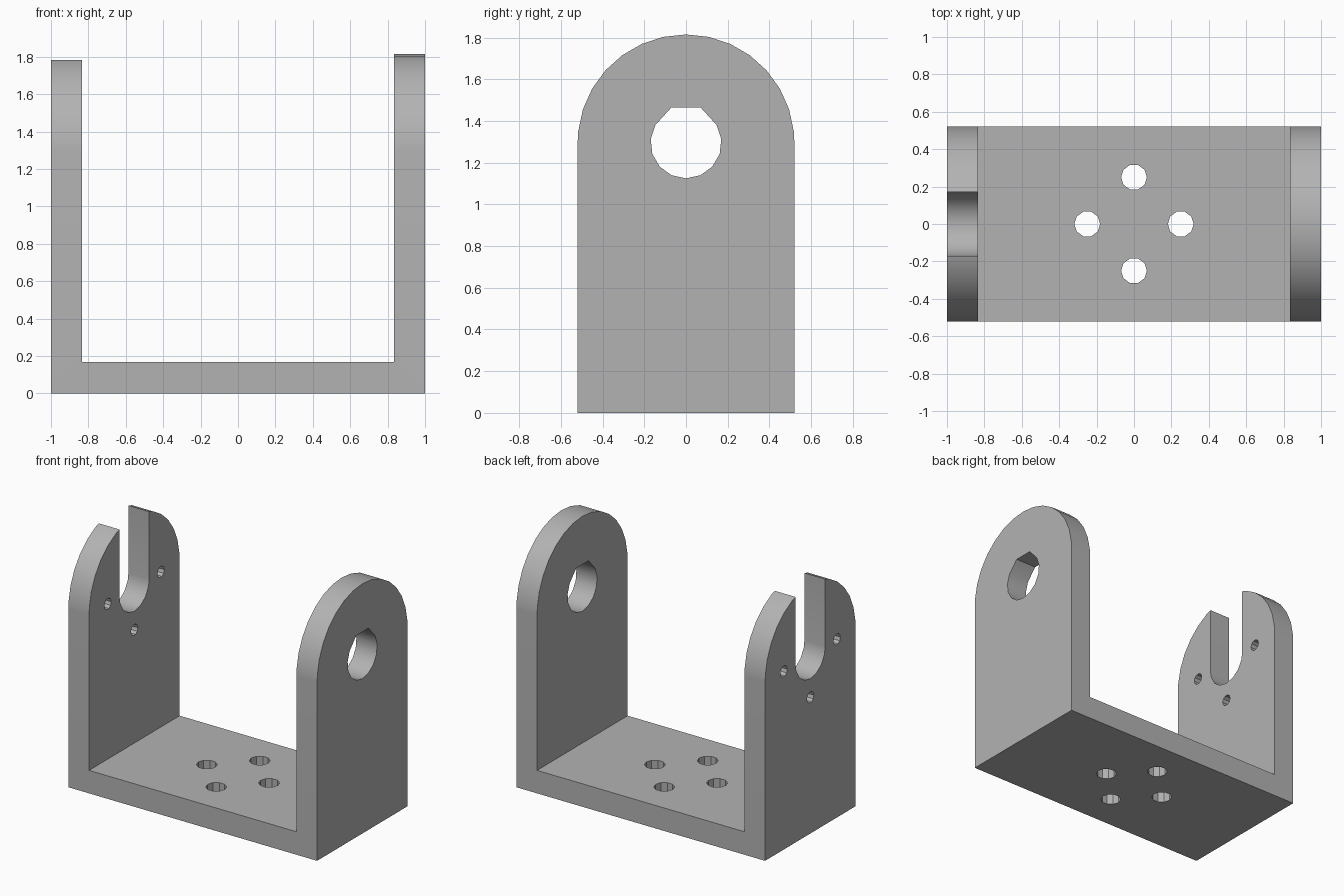
import bpy, bmesh
from math import cos, sin, radians, pi
from mathutils import Vector

if "Cube" in bpy.data.objects:
    bpy.data.objects.remove(bpy.data.objects["Cube"])

WALL = 0.167       # plate thickness
HALF = 0.52        # half depth, also the arch radius
PIVOT = 1.295      # height of the arm pivot
BORE = 0.17        # bore radius

steel = bpy.data.materials.new("bracket_grey")
steel.use_nodes = True
grey = (0.45, 0.45, 0.45, 1)
steel.diffuse_color = grey
steel.node_tree.nodes["Principled BSDF"].inputs["Base Color"].default_value = grey


def prism(name, profile, axis, lo, hi):
    """Extrude a 2D profile along an axis; it lies in the other two axes."""
    def place(a, b, t):
        return {"x": (t, a, b), "y": (a, t, b), "z": (a, b, t)}[axis]
    bm = bmesh.new()
    face = bm.faces.new([bm.verts.new(place(a, b, lo)) for a, b in profile])
    new = bmesh.ops.extrude_face_region(bm, geom=[face])["geom"]
    shift = Vector(place(0, 0, hi - lo))
    bmesh.ops.translate(bm, vec=shift, verts=[v for v in new if isinstance(v, bmesh.types.BMVert)])
    bmesh.ops.recalc_face_normals(bm, faces=bm.faces)
    mesh = bpy.data.meshes.new(name)
    bm.to_mesh(mesh)
    bm.free()
    mesh.materials.append(steel)
    obj = bpy.data.objects.new(name, mesh)
    bpy.context.scene.collection.objects.link(obj)
    return obj


def arc(a, b, r, start, stop, step):
    """Points on an arc, angles in degrees."""
    return [(a + r * cos(radians(d)), b + r * sin(radians(d)))
            for d in range(start, stop + 1, step)]


def round_hole(name, a, b, r, axis, lo, hi):
    return prism(name, arc(a, b, r, 0, 324, 36), axis, lo, hi)


# U-shaped body: base with two arms
inner = 1 - WALL
bracket = prism("bracket", [(-1, 0), (1, 0), (1, 2), (inner, 2), (inner, WALL),
                            (-inner, WALL), (-inner, 2), (-1, 2)], "y", -1, 1)

# Arched outline that rounds both arm tops
outline = prism("arch_outline", [(-HALF, -0.1), (HALF, -0.1), (HALF, PIVOT)]
                + arc(0, PIVOT, HALF, 6, 174, 12) + [(-HALF, PIVOT)], "x", -1.5, 1.5)

# Bore with a flattened peak in the left arm
bore = prism("bore_cutter", arc(0, PIVOT, BORE, -210, 30, 24)
             + [(0.07, PIVOT + BORE), (-0.07, PIVOT + BORE)], "x", 0.5, 1.5)

# Open slot in the right arm
slot = prism("slot_cutter", [(-BORE, PIVOT)] + arc(0, PIVOT, BORE, -162, -18, 24)
             + [(BORE, PIVOT), (BORE, 2.2), (-BORE, 2.2)], "x", -1.5, -0.5)
cutters = [bore, slot]

# Screw holes around the slot
for y, z in ((-1, 0), (1, 0), (0, -1)):
    cutters.append(round_hole("screw_cutter", 0.305 * y, PIVOT + 0.305 * z, 0.04, "x", -1.5, -0.5))

# Mounting holes in the base
for x, y in ((-1, 0), (1, 0), (0, -1), (0, 1)):
    cutters.append(round_hole("mount_cutter", 0.25 * x, 0.25 * y, 0.069, "z", -0.5, 0.5))

# Carve the body, then bake the result and drop the cutters
for tool in [outline] + cutters:
    mod = bracket.modifiers.new(tool.name, "BOOLEAN")
    mod.operation = "INTERSECT" if tool is outline else "DIFFERENCE"
    mod.solver = "EXACT"
    mod.object = tool
bpy.context.view_layer.update()
baked = bpy.data.meshes.new_from_object(bracket.evaluated_get(bpy.context.evaluated_depsgraph_get()))
bracket.modifiers.clear()
bracket.data = baked
for tool in [outline] + cutters:
    bpy.data.objects.remove(tool)

# Smooth arcs with crisp edges
baked.shade_smooth()
baked.set_sharp_from_angle(angle=radians(30))
